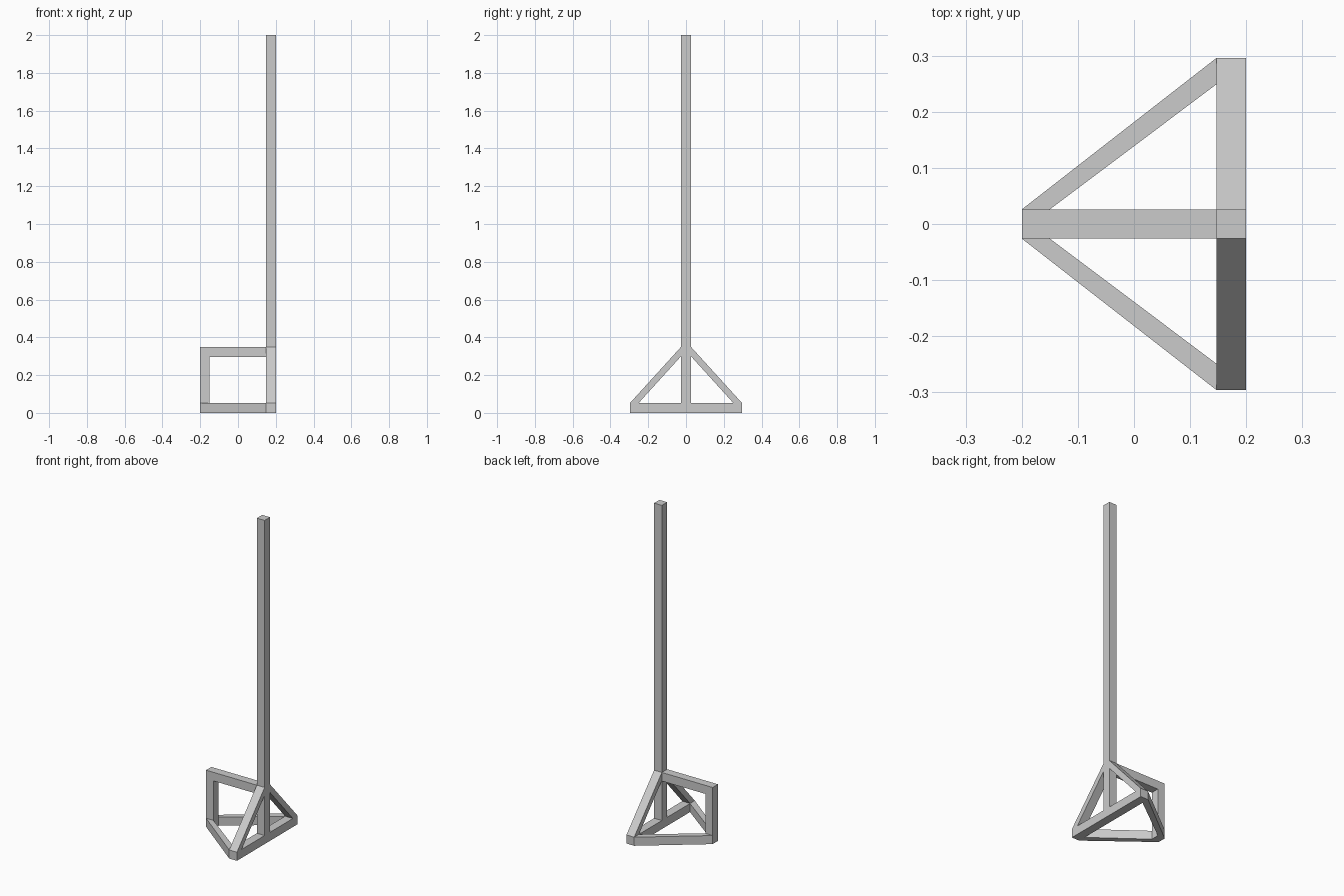
import bpy, bmesh
from mathutils import Vector

if "Cube" in bpy.data.objects:
    bpy.data.objects.remove(bpy.data.objects["Cube"])

W = 0.026            # half width of the square tube
XB, XF = 0.147, 0.2  # mast depth range
H = 0.053            # tube height
Y = 0.296            # half span of the base


def prism(name, profile, axis, lo, hi):
    """Extrude a 2D profile along x (profile in y,z) or z (profile in x,y)."""
    bm = bmesh.new()
    pts = [(lo, a, b) if axis == 'x' else (a, b, lo) for a, b in profile]
    face = bm.faces.new([bm.verts.new(p) for p in pts])
    out = bmesh.ops.extrude_face_region(bm, geom=[face])
    d = Vector((hi - lo, 0, 0)) if axis == 'x' else Vector((0, 0, hi - lo))
    moved = [v for v in out['geom'] if isinstance(v, bmesh.types.BMVert)]
    bmesh.ops.translate(bm, verts=moved, vec=d)
    bmesh.ops.recalc_face_normals(bm, faces=bm.faces)
    mesh = bpy.data.meshes.new(name)
    bm.to_mesh(mesh)
    bm.free()
    obj = bpy.data.objects.new(name, mesh)
    bpy.context.collection.objects.link(obj)
    return obj


def bar(name, x0, x1, y0, y1, z0, z1):
    return prism(name, [(x0, y0), (x1, y0), (x1, y1), (x0, y1)], 'z', z0, z1)


# Upright parts on the centre line
bar("mast", XB, XF, -W, W, 0, 2)
bar("rear_post", -0.2, -0.15, -W, W, 0, 0.35)
bar("top_arm", -0.15, XB, -W, W, 0.297, 0.35)

for side, s in (("right", 1), ("left", -1)):
    # Half of the cross bar on the ground
    y0, y1 = sorted((s * W, s * Y))
    bar(f"{side}_cross_bar", XB, XF, y0, y1, 0, H)
    # Sloping brace from the cross bar up to the mast
    prism(f"{side}_mast_brace",
          [(s * Y, H), (s * W, 0.35), (s * W, 0.30), (s * 0.25, H)],
          'x', XB, XF)
    # Ground brace from the rear post out to the cross bar end
    prism(f"{side}_ground_brace",
          [(-0.2, s * W), (-0.15, s * W), (XB, s * 0.249), (XB, s * Y)],
          'z', 0, H)
